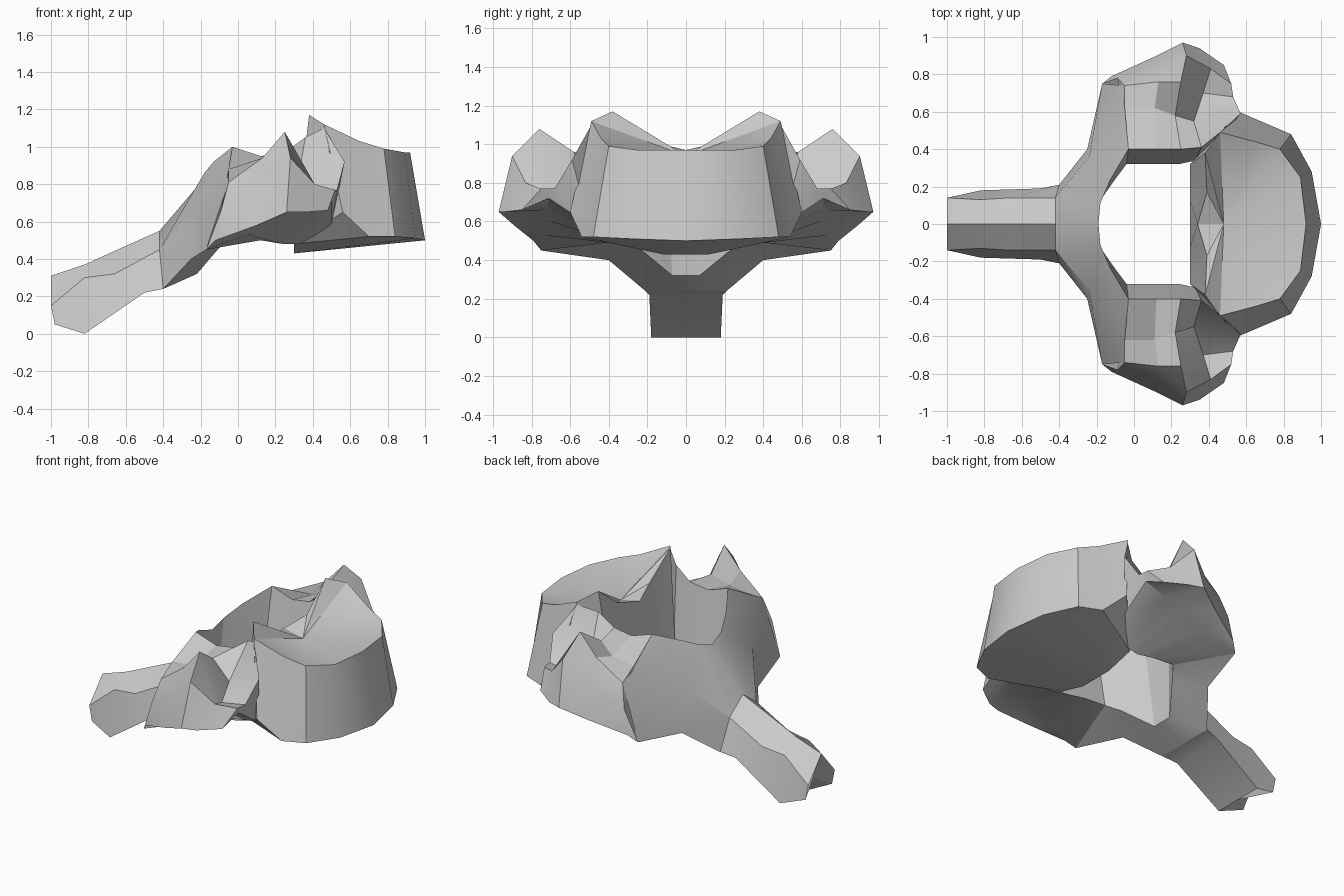
import bpy
import bmesh
import math
from mathutils import Matrix

old = bpy.data.objects.get("Cube")
if old:
    bpy.data.objects.remove(old, do_unlink=True)

# Single bone colour
grey = bpy.data.materials.new("plain_grey")
grey.use_nodes = True
shade = (0.6, 0.6, 0.6, 1)
grey.diffuse_color = shade
grey.node_tree.nodes["Principled BSDF"].inputs["Base Color"].default_value = shade


def loft(bm, sections, closed):
    """Skin a run of equal-length sections; returns the vertex rows."""
    rows = [[bm.verts.new(point) for point in section] for section in sections]
    count = len(rows[0])
    for near, far in zip(rows, rows[1:]):
        for i in range(count if closed else count - 1):
            j = (i + 1) % count
            bm.faces.new((near[i], near[j], far[j], far[i]))
    return rows


def fan(bm, row, centre):
    """Cover an open row of vertices with triangles around a centre."""
    hub = bm.verts.new(centre)
    for first, second in zip(row, row[1:]):
        bm.faces.new((first, second, hub))


def finish(bm, name):
    """Mirror the half across the middle plane and make the object."""
    geometry = bm.verts[:] + bm.edges[:] + bm.faces[:]
    bmesh.ops.mirror(bm, geom=geometry, matrix=Matrix.Identity(4),
                     merge_dist=0.001, axis='Y')
    bmesh.ops.triangulate(bm, faces=[f for f in bm.faces if len(f.verts) > 4])
    bmesh.ops.recalc_face_normals(bm, faces=bm.faces[:])
    mesh = bpy.data.meshes.new(name)
    bm.to_mesh(mesh)
    bm.free()
    mesh.materials.append(grey)
    part = bpy.data.objects.new(name, mesh)
    bpy.context.collection.objects.link(part)
    bpy.ops.object.select_all(action='DESELECT')
    part.select_set(True)
    bpy.context.view_layer.objects.active = part
    bpy.ops.object.shade_smooth_by_angle(angle=math.radians(25))
    return part


# Drum-shaped body: lower outline, raised upper rim and dished top
lower_outline = [(1, 0, .5), (.95, .28, .51), (.84, .48, .52), (.7, .54, .52),
                 (.56, .6, .65), (.3, .32, .48), (.3, .12, .43), (.3, 0, .43)]
upper_rim = [(.92, 0, .97), (.89, .25, .97), (.78, .4, .99), (.65, .44, 1.03),
             (.46, .49, 1.12), (.38, .38, 1.17), (.39, .17, 1.01), (.34, 0, .97)]
bm = bmesh.new()
bottom, top = loft(bm, [lower_outline, upper_rim], closed=False)
bm.faces.new(bottom)
fan(bm, top, (.48, 0, .94))
finish(bm, "body")

# Rear arch: inner top, outer top, outer bottom, inner bottom
arch_sections = [
    [(-.19, 0, .82), (-.42, 0, .55), (-.4, 0, .24), (-.22, 0, .32)],
    [(-.18, .11, .86), (-.42, .14, .45), (-.4, .21, .24), (-.22, .07, .32)],
    [(-.13, .23, .92), (-.24, .36, .68), (-.25, .4, .4), (-.1, .24, .46)],
    [(-.03, .4, 1), (-.05, .74, .81), (-.17, .75, .45), (-.04, .32, .51)],
]
bm = bmesh.new()
rows = loft(bm, arch_sections, closed=True)
bm.faces.new(rows[-1])
finish(bm, "rear_arch")

# Side processes: inner wall, crest, groove, outer tip and underside
side_sections = [
    [(-.04, .32, .51), (-.03, .4, 1), (-.05, .62, .88), (-.05, .74, .81),
     (-.09, .78, .66), (-.12, .79, .5), (-.17, .75, .45)],
    [(.12, .32, .5), (.12, .4, .95), (.11, .62, .9), (.13, .76, .94),
     (.14, .85, .8), (.1, .89, .58), (.05, .74, .53)],
    [(.24, .32, .48), (.25, .4, .97), (.22, .58, .96), (.25, .76, 1.08),
     (.28, .9, .94), (.26, .97, .65), (.22, .73, .61)],
    [(.33, .34, .48), (.36, .41, 1.05), (.32, .55, .82), (.37, .7, .75),
     (.41, .83, .8), (.35, .94, .65), (.36, .72, .66)],
    [(.5, .5, .58), (.46, .49, 1.1), (.57, .59, .92), (.53, .68, .77),
     (.52, .75, .77), (.48, .85, .66), (.5, .71, .72)],
]
bm = bmesh.new()
rows = loft(bm, side_sections, closed=True)
bm.faces.new(rows[0])
bm.faces.new(rows[-1])
finish(bm, "side_processes")

# Rear spine: ridge, shoulder, lower edge, underside centre
spine_sections = [
    [(-1, 0, .31), (-1, .14, .15), (-.98, .14, .05), (-.88, 0, .14)],
    [(-.82, 0, .37), (-.82, .13, .3), (-.82, .18, 0), (-.82, 0, 0)],
    [(-.6, 0, .47), (-.66, .14, .32), (-.5, .19, .22), (-.5, 0, .22)],
    [(-.42, 0, .55), (-.42, .14, .45), (-.4, .21, .24), (-.4, 0, .24)],
]
bm = bmesh.new()
rows = loft(bm, spine_sections, closed=False)
bm.faces.new(rows[0])
bm.faces.new(rows[-1])
finish(bm, "rear_spine")
